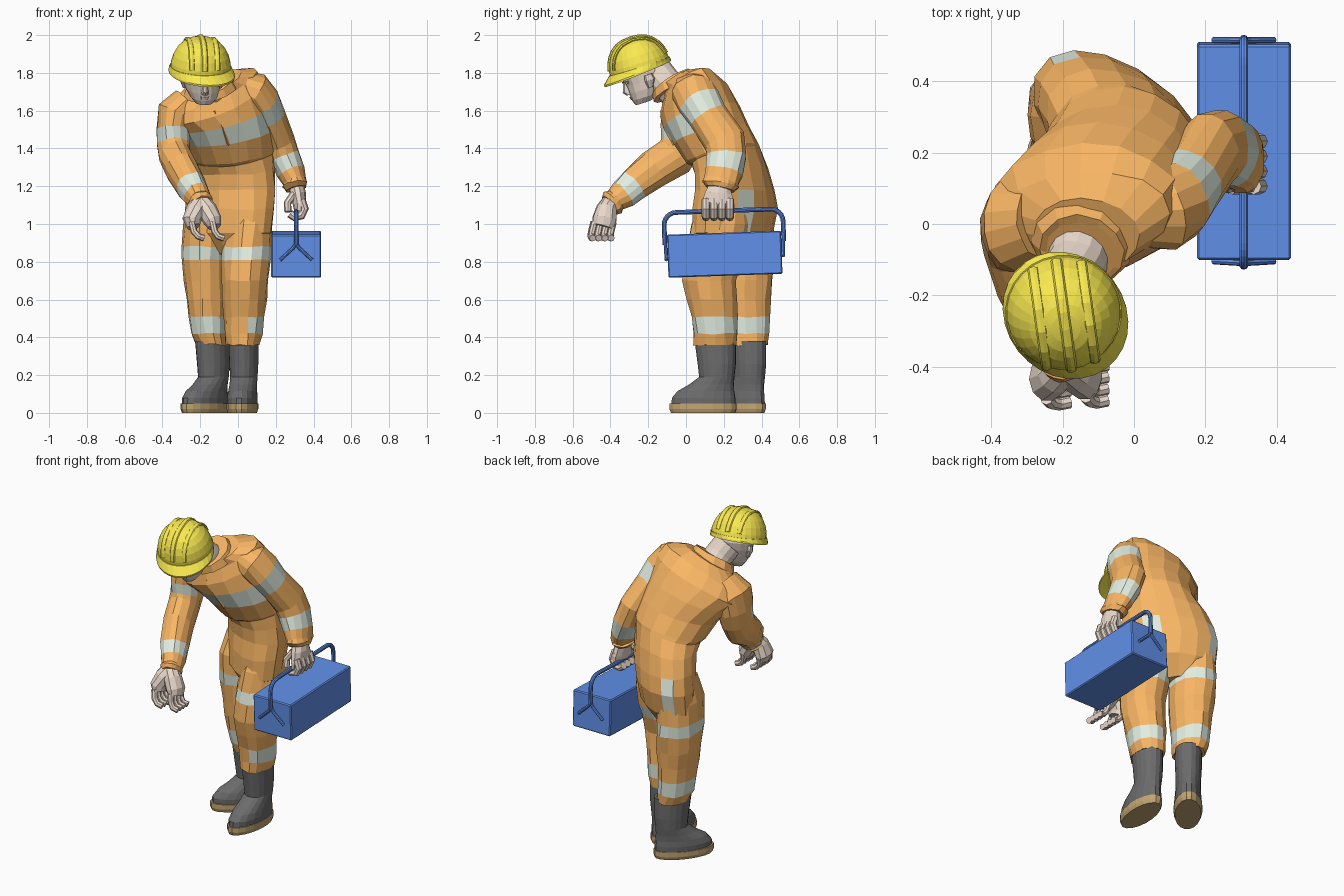
import bpy, bmesh, math, random
from mathutils import Vector as V, Matrix

random.seed(3)


def material(name, r, g, b):
    m = bpy.data.materials.new(name)
    m.diffuse_color = (r, g, b, 1)
    return m


ORANGE = material("orange_cloth", .95, .47, .13)
STRIPE = material("reflective", .76, .85, .75)
YELLOW = material("yellow", .95, .82, .08)
BLUE = material("blue", .12, .28, .82)
RUBBER = material("rubber", .15, .15, .15)
SOLE = material("sole", .55, .38, .17)
SKIN = material("skin", .82, .69, .60)


def loft(name, rings, mat, bands={}, n=14, jitter=0, matrix=None):
    """Skin elliptical rings (centre, u, v); bands = {segment: sectors or None for all} get STRIPE."""
    bm = bmesh.new()
    loops = []
    for c, u, v in rings:
        loop = []
        for i in range(n):
            a = 2 * math.pi * i / n
            p = V(c) + V(u) * math.cos(a) + V(v) * math.sin(a)
            p += V([random.uniform(-jitter, jitter) for _ in range(3)])
            loop.append(bm.verts.new(p))
        loops.append(loop)
    for s, (a, b) in enumerate(zip(loops, loops[1:])):
        for i in range(n):
            j = (i + 1) % n
            f = bm.faces.new((a[i], a[j], b[j], b[i]))
            if s in bands and (bands[s] is None or i in bands[s]):
                f.material_index = 1
    bm.faces.new(loops[0])
    bm.faces.new(loops[-1])
    bmesh.ops.recalc_face_normals(bm, faces=bm.faces)
    me = bpy.data.meshes.new(name)
    bm.to_mesh(me)
    bm.free()
    me.materials.append(mat)
    me.materials.append(STRIPE)
    ob = bpy.data.objects.new(name, me)
    bpy.context.collection.objects.link(ob)
    if matrix:
        ob.matrix_world = matrix
    return ob


def limb(name, pts, mat, ref=(0, 1, 0), **kw):
    """Tube along (x, y, z, ra, rb) points."""
    rings = []
    for i, p in enumerate(pts):
        t = (V(pts[min(i + 1, len(pts) - 1)][:3]) - V(pts[max(i - 1, 0)][:3])).normalized()
        u = t.cross(V(ref)).normalized()
        rings.append((p[:3], u * p[3], u.cross(t).normalized() * p[-1]))
    return loft(name, rings, mat, **kw)


def tube(name, pts, r, mat, ref=(0, 1, 0), n=8, **kw):
    return limb(name, [(*p, r, r) for p in pts], mat, ref, n=n, **kw)


def upright(x, y, z, rx, ry):
    return ((x, y, z), (rx, 0, 0), (0, -ry, 0))


# Boots: local forward is -y
for side, x, y, yaw in (("right", .03, .155, -6), ("left", -.135, .325, -38)):
    M = Matrix.Translation((x, y, 0)) @ Matrix.Rotation(math.radians(yaw), 4, 'Z')
    loft(side + "_boot_sole", [upright(0, -.065, 0, .076, .172), upright(0, -.065, .02, .083, .18),
                               upright(0, -.065, .05, .083, .18)], SOLE, n=18, matrix=M)
    loft(side + "_boot", [upright(0, -.063, .04, .078, .172), upright(0, -.062, .08, .08, .17),
                          upright(0, -.05, .115, .076, .152), upright(0, -.02, .15, .073, .12),
                          upright(0, .008, .19, .073, .094), upright(0, .008, .26, .077, .102),
                          upright(0, 0, .38, .08, .11)], RUBBER, n=18, matrix=M)

# Trouser legs with reflective bands
loft("right_trouser_leg", [upright(.07, .21, 1.13, .09, .12), upright(.06, .185, 1.0, .12, .157),
                           upright(.05, .165, .88, .13, .16),
                           upright(.042, .145, .81, .128, .155), upright(.04, .125, .70, .122, .145),
                           upright(.036, .135, .60, .116, .135), upright(.033, .15, .51, .105, .125),
                           upright(.03, .158, .42, .1, .12), upright(.026, .155, .36, .088, .117)],
     ORANGE, {2: None, 6: (0, 1, 2, 10, 11, 12, 13)}, jitter=.005)
loft("left_trouser_leg", [upright(-.17, .30, 1.13, .08, .12), upright(-.175, .305, 1.0, .12, .165),
                          upright(-.175, .31, .88, .125, .165),
                          upright(-.175, .31, .81, .125, .16), upright(-.17, .31, .70, .12, .15),
                          upright(-.165, .31, .60, .11, .14), upright(-.16, .315, .51, .102, .13),
                          upright(-.155, .32, .42, .095, .12), upright(-.138, .325, .36, .085, .11)],
     ORANGE, {2: None, 6: None}, jitter=.005)

# Torso, leaning forward, right shoulder raised
loft("coverall_torso", [
    ((-.06, .25, .84), (.08, -.05, 0), (.02, -.12, 0)),
    ((-.05, .25, .95), (.225, -.075, 0), (.04, -.20, 0)),
    ((-.045, .262, 1.08), (.235, -.075, 0), (.04, -.215, 0)),
    ((-.035, .26, 1.18), (.235, -.065, 0), (.03, -.20, 0)),
    ((-.025, .24, 1.28), (.222, -.05, .01), (.02, -.19, -.02)),
    ((-.02, .21, 1.355), (.213, -.03, .03), (0, -.18, -.045)),
    ((-.025, .195, 1.37), (.222, -.02, .03), (0, -.19, -.05)),
    ((-.05, .135, 1.47), (.235, -.01, .04), (0, -.20, -.05)),
    ((-.09, .085, 1.565), (.255, 0, .06), (.01, -.20, -.055)),
    ((-.135, .045, 1.64), (.275, .01, .10), (.01, -.18, -.07)),
    ((-.145, .012, 1.705), (.245, .02, .105), (.01, -.135, -.06)),
    ((-.135, -.03, 1.75), (.15, 0, .05), (.01, -.10, -.05))],
    ORANGE, {1: (10, 14), 2: (10, 14), 7: (1, 2, 3, 4, 5, 6)}, n=16, jitter=.004)

# Collar and front zip
loft("collar", [((-.145, -.05, 1.71), (.145, 0, .03), (.01, -.12, -.06)),
                ((-.147, -.075, 1.755), (.118, 0, .03), (.01, -.10, -.06)),
                ((-.147, -.08, 1.75), (.10, 0, .03), (.01, -.085, -.05))], ORANGE, n=12, jitter=.003)
tube("front_zip", [(-.125, -.13, 1.60), (-.08, -.113, 1.51), (-.05, -.063, 1.42)],
     .008, ORANGE, ref=(1, 0, 0), n=4)

# Sleeves
limb("right_sleeve", [(.01, .035, 1.725, .085, .10), (.08, .04, 1.70, .105, .12), (.125, .07, 1.65, .10, .115),
                      (.16, .12, 1.57, .088, .105), (.215, .205, 1.44, .085, .112), (.245, .215, 1.36, .083, .105),
                      (.28, .20, 1.275, .075, .1), (.30, .185, 1.225, .064, .095), (.302, .183, 1.21, .068, .10),
                      (.308, .178, 1.185, .055, .075)], ORANGE, bands={2: None, 5: None}, jitter=.004)
limb("left_sleeve", [(-.27, .01, 1.64, .10, .09), (-.335, 0, 1.585, .13, .10), (-.342, -.01, 1.50, .125, .09),
                     (-.34, -.025, 1.42, .11, .088), (-.335, -.06, 1.36, .11, .088), (-.30, -.17, 1.29, .10, .085),
                     (-.25, -.28, 1.203, .088, .08), (-.22, -.335, 1.155, .08, .072), (-.20, -.375, 1.125, .062, .06),
                     (-.197, -.385, 1.115, .075, .068), (-.19, -.405, 1.10, .06, .055)],
     ORANGE, ref=(1, 0, 0), bands={2: (0, 1, 2, 11, 12, 13), 6: None}, jitter=.004)

# Right hand gripping the handle
limb("right_palm", [(.308, .178, 1.21, .04, .055), (.318, .172, 1.16, .042, .075), (.325, .17, 1.11, .036, .09),
                    (.325, .17, 1.07, .028, .09)], SKIN, n=10)
for k in range(4):
    y = .106 + .042 * k
    tube("right_finger", [(.335, y, 1.13), (.352, y, 1.08), (.335, y, 1.045), (.30, y, 1.037), (.275, y, 1.055)],
         .023, SKIN)
tube("right_thumb", [(.295, .13, 1.16), (.262, .115, 1.11), (.265, .105, 1.065)], .02, SKIN)

# Open left hand: two lobes with curled fingers
for part, x, y, dx in (("outer", -.245, -.435, .035), ("inner", -.135, -.43, .03)):
    limb("left_palm_" + part, [(-.195, -.395, 1.115, .05, .05), ((x - .195) / 2, y + .012, 1.075, .055, .055),
                               (x, y, 1.02, .05, .065), (x + .01, y - .01, .985, .035, .055)], SKIN, n=10)
    for k in range(4):
        fy = y + .045 - .033 * k
        tube("left_finger_" + part, [(x, fy, 1.01), (x + .012, fy - .012, .96), (x + dx, fy - .016, .935),
                                     (x + dx + .03, fy - .01, .925)], .018, SKIN)

# Head in its own frame (forward -y, pitched down and turned)
H = (Matrix.Translation((-.197, -.25, 1.812)) @ Matrix.Rotation(math.radians(8), 4, 'Z')
     @ Matrix.Rotation(math.radians(18), 4, 'X'))
loft("head", [upright(.01, .02, .06, .10, .12), upright(.01, .02, -.02, .105, .12),
              upright(.01, .012, -.06, .10, .105), upright(.015, 0, -.10, .09, .09),
              upright(.02, -.012, -.14, .072, .074), upright(.02, -.03, -.168, .045, .045)],
     SKIN, n=16, matrix=H)
F = H @ Matrix.Translation((.015, 0, 0))
loft("nose", [upright(0, -.085, -.035, .012, .016), upright(0, -.09, -.085, .017, .03),
              upright(0, -.08, -.105, .02, .025)], SKIN, n=8, matrix=F)
for s in (-1, 1):
    loft("ear", [upright(s * .103, .025, -.03, .014, .022), upright(s * .106, .025, -.06, .016, .028),
                 upright(s * .095, .018, -.10, .01, .014)], SKIN, n=8, matrix=F)
    loft("eyebrow", [upright(s * .042, -.09, -.032, .03, .012), upright(s * .042, -.088, -.046, .028, .010)],
         SKIN, n=8, matrix=F)
loft("lips", [upright(0, -.078, -.118, .026, .016), upright(0, -.075, -.135, .022, .014)], SKIN, n=8, matrix=F)
limb("neck", [(-.185, -.155, 1.80, .09, .085), (-.16, -.11, 1.75, .085, .085), (-.14, -.04, 1.68, .09, .09)],
     SKIN, ref=(1, 0, 0))

# Hard hat: rounded dome, ridges, brim with peak
RX, RY, RZ = .162, .166, .178
loft("helmet_dome", [upright(0, .01, RZ * math.sin(a), RX * math.cos(a) ** .8, RY * math.cos(a) ** .8)
                     for a in [math.radians(d) for d in (0, 14, 28, 42, 56, 70, 80, 87)]], YELLOW, n=28, matrix=H)
for q in (-.42, 0, .42):
    top = math.acos(abs(q) ** 1.25)
    half = []
    for i in range(7):
        a = .26 + (top - .26) * i / 6
        half.append((q * RX, RY * math.sqrt(max(math.cos(a) ** 1.6 - q * q, 0)), RZ * math.sin(a)))
    path = half + [(x, -y, z) for x, y, z in half[-2::-1]]
    limb("helmet_ridge", [(x, y + .01, z, .009, .016) for x, y, z in path],
         YELLOW, ref=(1, 0, 0), n=8, matrix=H)
loft("helmet_brim", [((0, .01, .022), (.163, 0, 0), (0, -.168, 0)),
                     ((.004, -.01, -.004), (.172, 0, 0), (.02, -.193, -.012)),
                     ((.004, -.01, -.014), (.172, 0, 0), (.02, -.193, -.012)),
                     ((0, .005, -.004), (.15, 0, 0), (0, -.16, 0))], YELLOW, n=28, matrix=H)

# Toolbox, slightly tilted
T = Matrix.Translation((.308, .205, .84)) @ Matrix.Rotation(math.radians(2), 4, 'X')
bpy.ops.mesh.primitive_cube_add(size=1)
box = bpy.context.object
box.name = "toolbox"
box.data.transform(Matrix.Diagonal((.264, .604, .228, 1)))
box.matrix_world = T
box.data.materials.append(BLUE)
bev = box.modifiers.new("edge", 'BEVEL')
bev.width = .006

# Handle hoop with forked ends
arc = [(.25 + .065 * math.sin(a), .165 + .065 * math.cos(a)) for a in [math.radians(15 * i) for i in range(7)]]
hoop = [(0, y, z) for y, z in [(.315, .06)] + arc[::-1]]
hoop += [(0, -y, z) for _, y, z in hoop[::-1]]
tube("toolbox_handle", hoop, .0125, BLUE, ref=(1, 0, 0), n=10, matrix=T)
for e in (-1, 1):
    for s in (-1, 1):
        tube("handle_fork", [(0, e * .312, .07), (s * .015, e * .312, .045), (s * .085, e * .31, -.02)],
             .009, BLUE, matrix=T)
